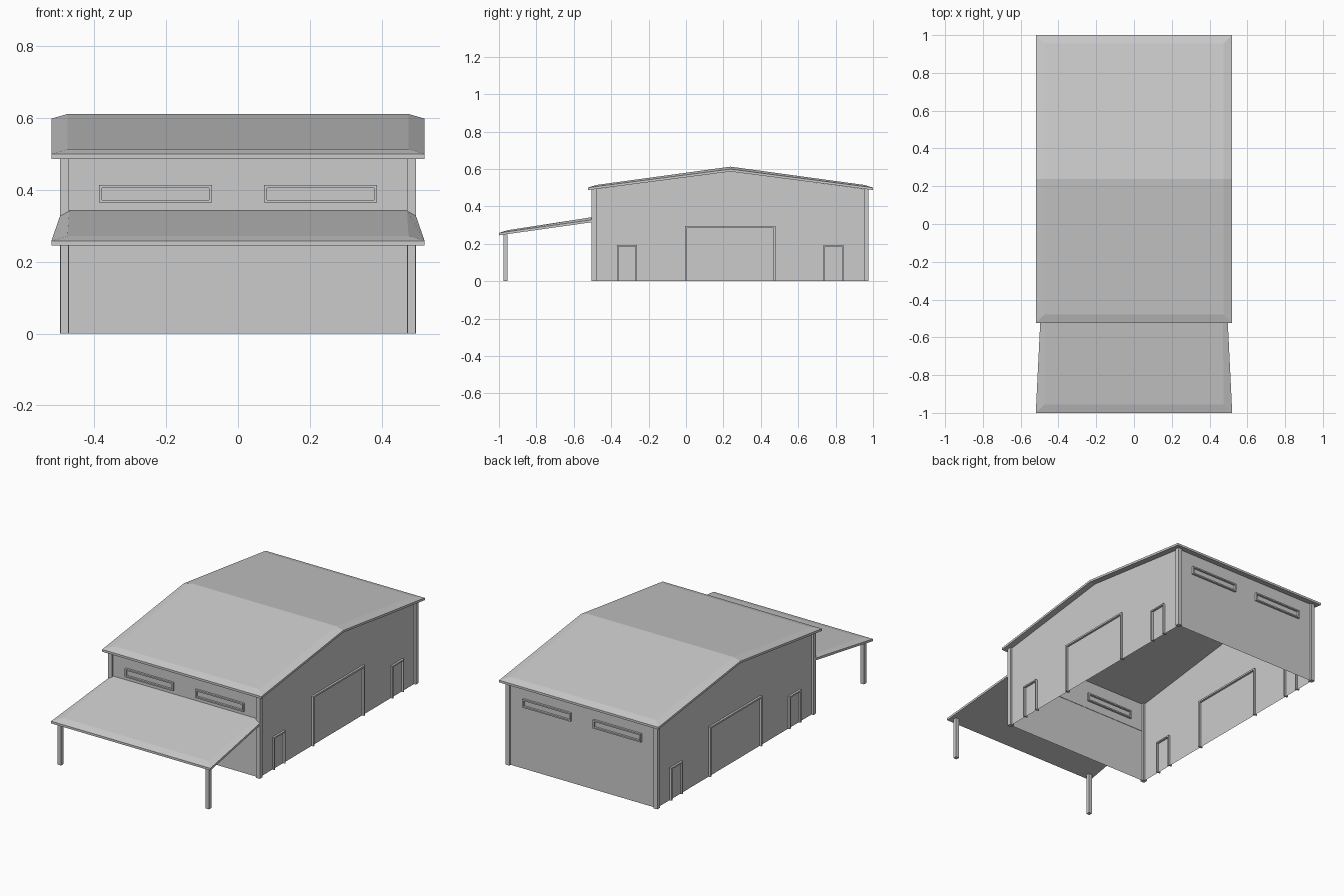
import bpy

if "Cube" in bpy.data.objects:
    bpy.data.objects.remove(bpy.data.objects["Cube"])


def make_mesh(name, verts, faces):
    mesh = bpy.data.meshes.new(name)
    mesh.from_pydata(verts, [], faces)
    mesh.update()
    obj = bpy.data.objects.new(name, mesh)
    bpy.context.collection.objects.link(obj)
    return obj


def box(name, x0, x1, y0, y1, z0, z1):
    verts = [(x, y, z) for z in (z0, z1)
             for x, y in ((x0, y0), (x1, y0), (x1, y1), (x0, y1))]
    faces = [(3, 2, 1, 0), (4, 5, 6, 7)]
    faces += [(i, (i + 1) % 4, (i + 1) % 4 + 4, i + 4) for i in range(4)]
    return make_mesh(name, verts, faces)


def roof_slab(name, layers):
    """Stack of outlines; each layer lists (y, half width, z) front to back."""
    n = len(layers[0])
    ring = 2 * n
    verts, faces = [], []
    for layer in layers:
        verts += [(w, y, z) for y, w, z in layer]
        verts += [(-w, y, z) for y, w, z in reversed(layer)]
    for k in range(len(layers) - 1):
        for i in range(ring):
            a, b = k * ring + i, k * ring + (i + 1) % ring
            faces.append((a, b, b + ring, a + ring))
    top = (len(layers) - 1) * ring
    for i in range(n - 1):
        quad = (i, i + 1, ring - 2 - i, ring - 1 - i)
        faces.append(quad[::-1])
        faces.append(tuple(top + v for v in quad))
    return make_mesh(name, verts, faces)


WX, YF, YB, RIDGE = 0.483, -0.492, 0.963, 0.2375   # wall planes and ridge
D = 0.012                                          # half depth of trim
EAVE_Z, RIDGE_Z = 0.491, 0.587

# Main roof: gabled slab with a bevelled upper rim
roof_slab("main_roof", [
    [(-0.525, 0.52, 0.487), (RIDGE, 0.52, 0.586), (1.0, 0.52, 0.487)],
    [(-0.525, 0.52, 0.500), (RIDGE, 0.52, 0.599), (1.0, 0.52, 0.500)],
    [(-0.48, 0.475, 0.514), (RIDGE, 0.475, 0.612), (0.955, 0.475, 0.514)],
])

# Front canopy roof: single slope, tapering towards the wall
roof_slab("canopy_roof", [
    [(-1.0, 0.52, 0.245), (-0.49, 0.495, 0.317)],
    [(-1.0, 0.52, 0.258), (-0.49, 0.495, 0.330)],
    [(-0.955, 0.475, 0.272), (-0.49, 0.47, 0.344)],
])

# Thin wall shell, open at the bottom
profile = [(YF, 0), (YB, 0), (YB, EAVE_Z), (RIDGE, RIDGE_Z), (YF, EAVE_Z)]
verts = [(x, y, z) for x in (WX, -WX) for y, z in profile]
make_mesh("walls", verts, [(0, 1, 2, 3, 4), (9, 8, 7, 6, 5),
                           (1, 6, 7, 2), (0, 4, 9, 5)])


def door_frame(name, side, y0, y1, top, t):
    x0, x1 = side * WX - D, side * WX + D
    box(name + "_jamb_front", x0, x1, y0, y0 + t, 0, top)
    box(name + "_jamb_back", x0, x1, y1 - t, y1, 0, top)
    box(name + "_lintel", x0, x1, y0 + t, y1 - t, top - t, top)


def window_frame(name, side, y):
    x0, x1 = sorted((side * 0.073, side * 0.387))
    z0, z1, t = 0.365, 0.414, 0.008
    for part, a, b, c, d in (("sill", x0, x1, z0, z0 + t),
                             ("head", x0, x1, z1 - t, z1),
                             ("left", x0, x0 + t, z0 + t, z1 - t),
                             ("right", x1 - t, x1, z0 + t, z1 - t)):
        box(name + "_" + part, a, b, y - D, y + D, c, d)


for side, label in ((1, "right"), (-1, "left")):
    # Corner posts and canopy posts
    x = side * WX
    for y, z, part in ((YF, 0.493, "front_corner_post"),
                       (YB, 0.493, "back_corner_post"),
                       (-0.965, 0.25, "canopy_post")):
        h = 0.0125 if part != "canopy_post" else 0.011
        box(label + "_" + part, x - h, x + h, y - h, y + h, 0, z)
    # Large gate between two small doors
    door_frame(label + "_gate", side, -0.005, 0.478, 0.295, 0.01)
    door_frame(label + "_front_door", side, -0.37, -0.262, 0.192, 0.008)
    door_frame(label + "_back_door", side, 0.735, 0.843, 0.192, 0.008)
    # Strip windows front and back
    window_frame(label + "_front_window", side, YF)
    window_frame(label + "_back_window", side, YB)
